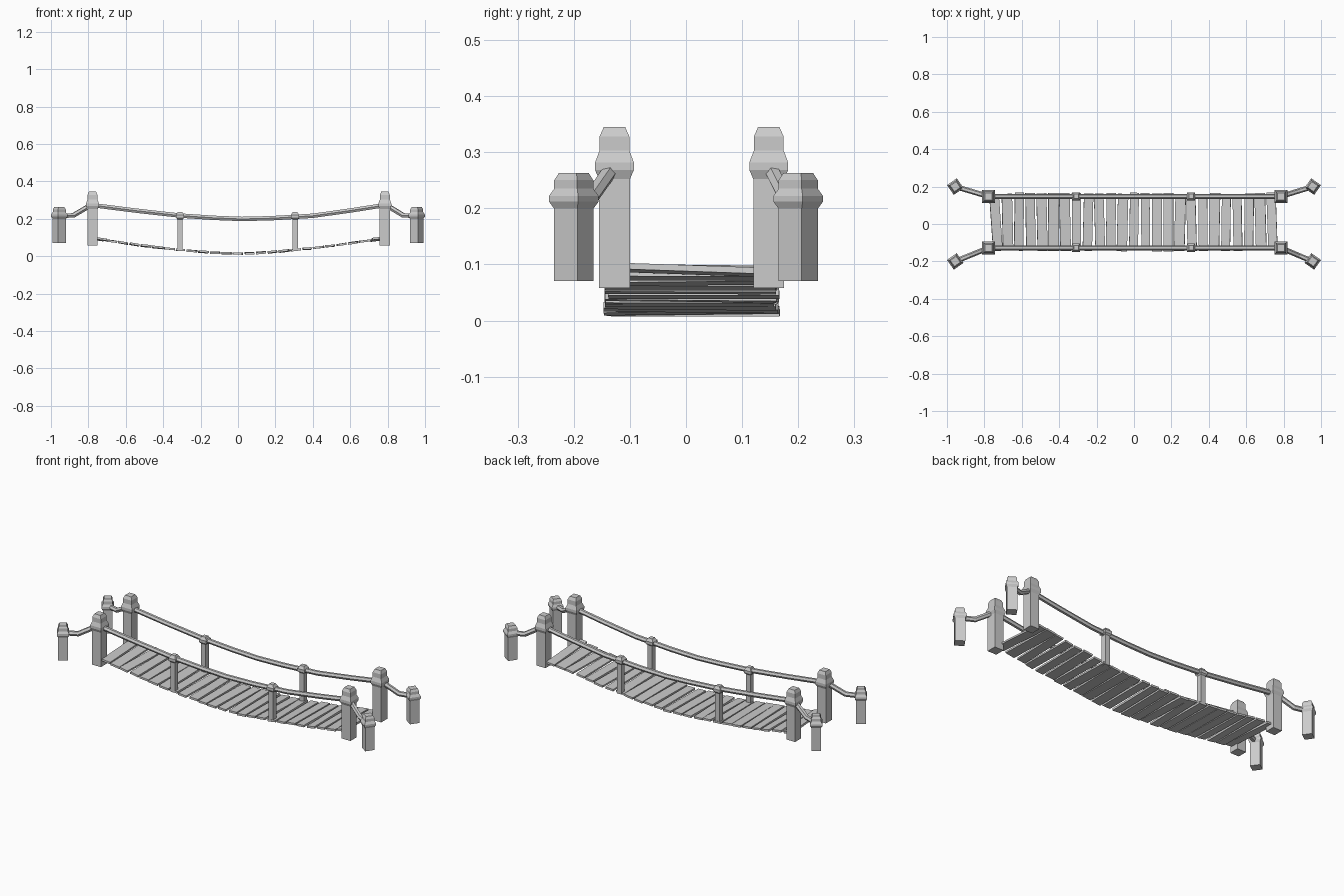
import bpy, bmesh, math, random
from mathutils import Vector, Matrix

random.seed(4)
cube = bpy.data.objects.get("Cube")
if cube:
    bpy.data.objects.remove(cube, do_unlink=True)

grey = bpy.data.materials.new("plain grey")
grey.use_nodes = True
COLOUR = (0.6, 0.6, 0.6, 1)
grey.diffuse_color = COLOUR
grey.node_tree.nodes["Principled BSDF"].inputs["Base Color"].default_value = COLOUR


def finish(name, bm):
    bmesh.ops.recalc_face_normals(bm, faces=bm.faces)
    mesh = bpy.data.meshes.new(name)
    bm.to_mesh(mesh)
    bm.free()
    mesh.materials.append(grey)
    ob = bpy.data.objects.new(name, mesh)
    bpy.context.collection.objects.link(ob)
    return ob


def skin(name, rings):
    """Join rings of points into a closed tube."""
    bm = bmesh.new()
    loops = [[bm.verts.new(p) for p in ring] for ring in rings]
    n = len(loops[0])
    for a, b in zip(loops, loops[1:]):
        for i in range(n):
            j = (i + 1) % n
            bm.faces.new((a[i], a[j], b[j], b[i]))
    bm.faces.new(loops[0])
    bm.faces.new(loops[-1])
    return finish(name, bm)


def post(name, x, y, profile, turn=0):
    """Square post; the profile lists (height, half width)."""
    spin = Matrix.Rotation(math.radians(turn), 3, "Z")
    corners = [(-1, -1), (1, -1), (1, 1), (-1, 1)]
    skin(name, [[spin @ Vector((cx * h, cy * h, 0)) + Vector((x, y, z))
                 for cx, cy in corners] for z, h in profile])


def rope(name, points, radius, sides=6):
    """Faceted rope through the points."""
    pts = [Vector(p) for p in points]
    rings = []
    for i, p in enumerate(pts):
        along = (pts[min(i + 1, len(pts) - 1)] - pts[max(i - 1, 0)]).normalized()
        across = along.cross(Vector((0, 0, 1))).normalized()
        up = across.cross(along)
        rings.append([p + radius * (across * math.cos(k * math.tau / sides)
                                    + up * math.sin(k * math.tau / sides))
                      for k in range(sides)])
    skin(name, rings)


def deck_height(x):
    return 0.014 + 0.078 * abs(x / 0.75) ** 1.55


TALL = [(0.058, 0.0275), (0.252, 0.0275), (0.268, 0.0345), (0.282, 0.0345),
        (0.303, 0.0265), (0.328, 0.0265), (0.345, 0.019)]
END = [(0.07, 0.0255), (0.2, 0.0255), (0.212, 0.0318), (0.222, 0.0318),
       (0.235, 0.025), (0.25, 0.025), (0.263, 0.019)]
CENTRE = 0.01   # the walkway's middle line
TALL_X = {"left": 0.785, "right": -0.778}
MID_X = {"left": 0.305, "right": -0.31}

for row, sy in (("front", -1), ("back", 1)):
    y = CENTRE + sy * 0.1375
    for side, sx in (("left", 1), ("right", -1)):
        label = f"{row}_{side}"
        tx, mx = TALL_X[side], MID_X[side]

        # Tall gate post and the turned outer post
        post(f"{label}_tall_post", tx, y, TALL)
        ex, ey = sx * 0.9555, sy * 0.2
        post(f"{label}_outer_post", ex, ey, END, -35 * sx)

        # Slim middle post with a collar round the handrail
        post(f"{label}_middle_post", mx, y,
             [(deck_height(mx) - 0.005, 0.0145), (0.197, 0.0145), (0.205, 0.022),
              (0.221, 0.022), (0.229, 0.016), (0.237, 0.012)])

        # Short rope from the outer post up to the tall post
        bend = 0.42
        rope(f"{label}_anchor_rope",
             [(ex, ey, 0.216), (ex + (tx - ex) * bend, ey + (y - ey) * bend, 0.218),
              (tx, y, 0.278)], 0.014)

    # Sagging handrail
    rope(f"{row}_handrail",
         [(TALL_X["right"], y, 0.273), (-0.55, y, 0.244), (MID_X["right"], y, 0.217),
          (-0.13, y, 0.205), (0.02, y, 0.199), (0.18, y, 0.203),
          (0.4, y, 0.216), (0.6, y, 0.244), (TALL_X["left"], y, 0.273)], 0.0135)

# Loose planks following the sag
COUNT = 25
for i in range(COUNT):
    x = -0.738 + i * 1.476 / (COUNT - 1)
    slope = math.atan((deck_height(x + 0.02) - deck_height(x - 0.02)) / 0.04)
    yaw = random.uniform(-1.6, 1.6)
    roll = random.uniform(-0.8, 0.8)
    if i == 0:
        yaw = 4
    if i == COUNT - 1:
        yaw, roll = 2, -2
    bm = bmesh.new()
    bmesh.ops.create_cube(bm, size=1)
    size = (random.uniform(0.047, 0.058), random.uniform(0.3, 0.312), 0.011)
    bmesh.ops.scale(bm, vec=size, verts=bm.verts)
    place = (Matrix.Translation((x, CENTRE + random.uniform(-0.004, 0.004), deck_height(x)))
             @ Matrix.Rotation(math.radians(yaw), 4, "Z")
             @ Matrix.Rotation(math.radians(roll), 4, "X")
             @ Matrix.Rotation(-slope + random.uniform(-0.05, 0.05), 4, "Y"))
    bmesh.ops.transform(bm, matrix=place, verts=bm.verts)
    finish(f"plank_{i + 1}", bm)
